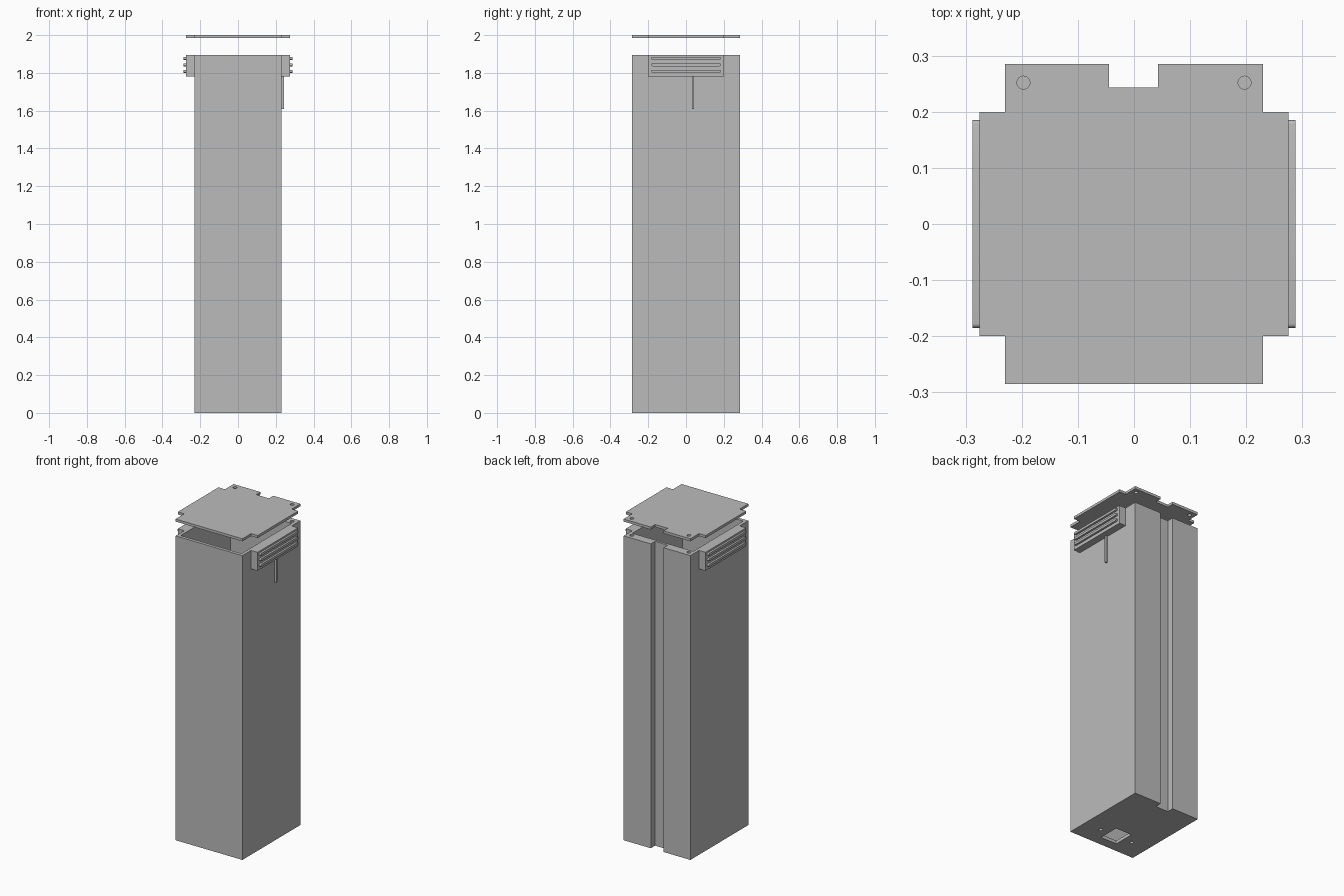
import bpy, bmesh, math
from mathutils import Vector

cube = bpy.data.objects.get("Cube")
if cube:
    bpy.data.objects.remove(cube, do_unlink=True)

grey = bpy.data.materials.new("plain grey")
grey.use_nodes = True
colour = (0.5, 0.5, 0.5, 1)
grey.diffuse_color = colour
grey.node_tree.nodes["Principled BSDF"].inputs["Base Color"].default_value = colour

HALF_X, WING_X, HALF_Y, WING_Y = 0.23, 0.275, 0.285, 0.2
TOP, LID = 1.895, 0.016
GROOVE = [(0.043, HALF_Y), (0.043, 0.243), (-0.045, 0.243), (-0.045, HALF_Y)]


def prism(name, outline, start, depth):
    """Extrude a closed outline of 3D points along a vector."""
    bm = bmesh.new()
    face = bm.faces.new([bm.verts.new(p) for p in outline])
    out = bmesh.ops.extrude_face_region(bm, geom=[face])
    verts = [v for v in out["geom"] if isinstance(v, bmesh.types.BMVert)]
    bmesh.ops.translate(bm, verts=verts, vec=depth)
    bmesh.ops.translate(bm, verts=bm.verts, vec=start)
    bmesh.ops.recalc_face_normals(bm, faces=bm.faces)
    mesh = bpy.data.meshes.new(name)
    bm.to_mesh(mesh)
    bm.free()
    mesh.materials.append(grey)
    obj = bpy.data.objects.new(name, mesh)
    bpy.context.collection.objects.link(obj)
    return obj


def upright(name, outline, z0, z1):
    return prism(name, [(x, y, 0) for x, y in outline],
                 Vector((0, 0, z0)), Vector((0, 0, z1 - z0)))


def rect(x0, x1, y0, y1):
    return [(x0, y0), (x1, y0), (x1, y1), (x0, y1)]


def circle(cx, cy, r, n=24):
    return [(cx + r * math.cos(math.tau * i / n), cy + r * math.sin(math.tau * i / n))
            for i in range(n)]


def cut(target, outline, z0, z1):
    cutter = upright("cutter", outline, z0, z1)
    cutter.hide_render = True
    mod = target.modifiers.new("cut", "BOOLEAN")
    mod.operation = "DIFFERENCE"
    mod.solver = "EXACT"
    mod.object = cutter
    bpy.context.view_layer.objects.active = target
    bpy.ops.object.modifier_apply(modifier=mod.name)
    bpy.data.objects.remove(cutter, do_unlink=True)


# Hollow case with a cable groove down the back
case = upright("case", [(-HALF_X, -HALF_Y), (HALF_X, -HALF_Y), (HALF_X, HALF_Y)]
               + GROOVE + [(-HALF_X, HALF_Y)], 0, TOP)
cut(case, rect(-0.21, 0.21, -0.265, 0.228), 0.02, TOP + 0.1)

# Socket opening and its screw holes in the floor
cut(case, rect(-0.056, 0.056, -0.223, -0.09), -0.1, 0.05)
for side in (-1, 1):
    cut(case, circle(side * 0.114, -0.157, 0.011), -0.1, 0.05)

# Floating lid with side wings
lid = upright("lid", [(-HALF_X, -HALF_Y), (HALF_X, -HALF_Y), (HALF_X, -WING_Y),
                      (WING_X, -WING_Y), (WING_X, WING_Y), (HALF_X, WING_Y),
                      (HALF_X, HALF_Y)] + GROOVE
              + [(-HALF_X, HALF_Y), (-HALF_X, WING_Y), (-WING_X, WING_Y),
                 (-WING_X, -WING_Y), (-HALF_X, -WING_Y)], 2 - LID, 2)

# Screw holes at the back corners
for side in (-1, 1):
    hole = circle(side * 0.197, 0.252, 0.0115)
    cut(lid, hole, 1.95, 2.1)
    cut(case, hole, TOP - 0.1, TOP + 0.1)


def stadium(half_length, r, n=8):
    """Long slat outline with round ends, in the y-z plane."""
    pts = []
    for end in (1, -1):
        for i in range(n + 1):
            a = math.pi * (i / n - 0.5)
            pts.append((0, end * (half_length - r + r * math.cos(a)), end * r * math.sin(a)))
    return pts


# Side blocks, each with three round-ended slats
for side, label in ((1, "left"), (-1, "right")):
    xs = sorted((side * HALF_X, side * WING_X))
    upright(label + "_block", rect(*xs, -WING_Y, WING_Y), 1.78, TOP)
    for i in range(3):
        slat = prism(f"{label}_slat_{i + 1}", stadium(0.185, 0.0075),
                     Vector((side * (WING_X - 0.002), 0, 1.877 - i * 0.0345)),
                     Vector((side * 0.0145, 0, 0)))
        bpy.ops.object.select_all(action="DESELECT")
        slat.select_set(True)
        bpy.context.view_layer.objects.active = slat
        bpy.ops.object.shade_smooth_by_angle(angle=math.radians(35))

# Small rod hanging below the left block
upright("left_rod", rect(HALF_X, 0.243, 0.031, 0.043), 1.61, 1.78)
